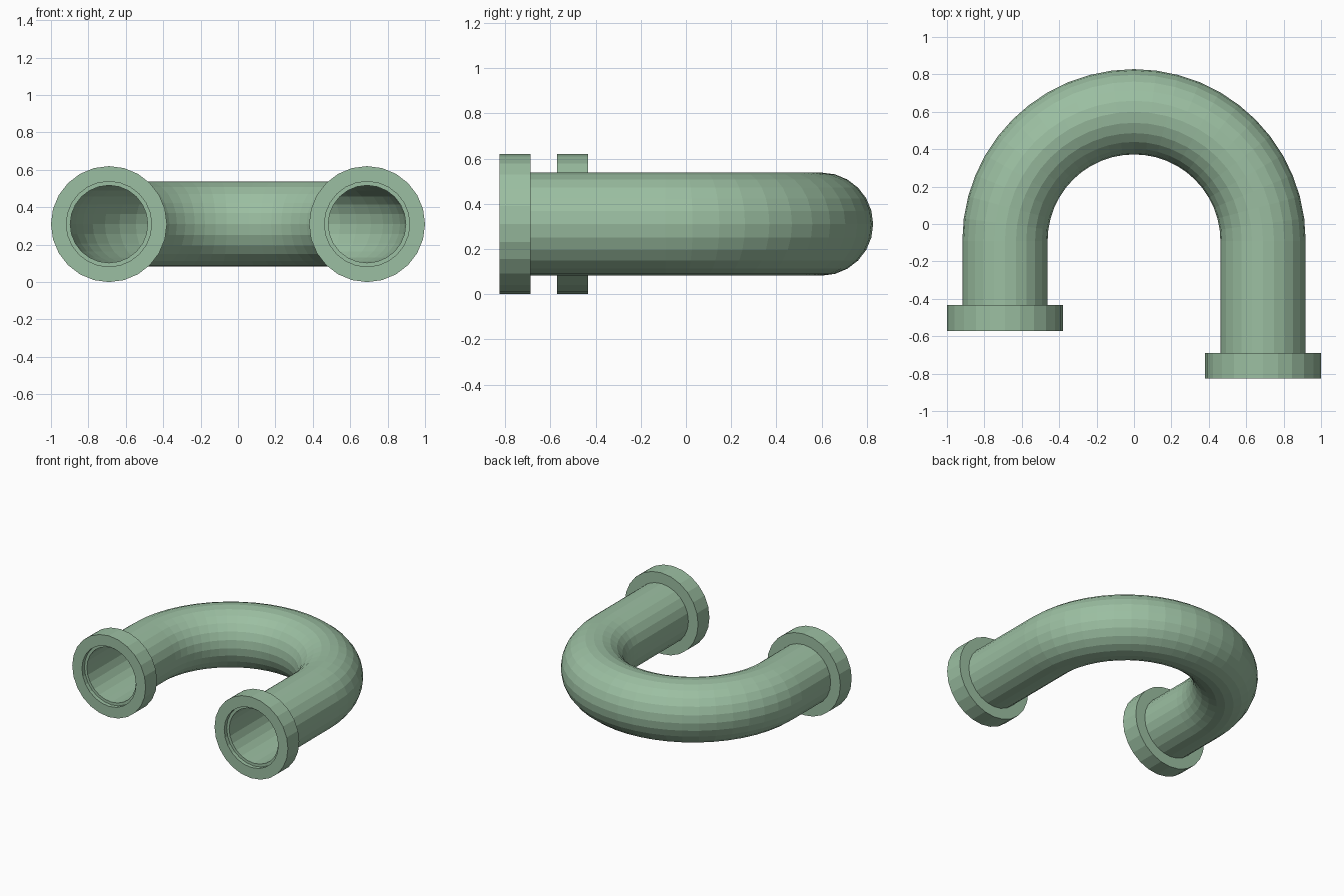
import bpy
import bmesh
from math import sin, cos, pi
from mathutils import Vector

cube = bpy.data.objects.get("Cube")
if cube:
    bpy.data.objects.remove(cube)

SIDES = 24         # facets around the pipe
BEND_STEPS = 24    # facets along the half turn
BEND_R = 0.69
BEND_Y = -0.09
MID_Z = 0.31
PIPE_R = 0.228
BORE_R = 0.207
COLLAR_R = 0.31
COLLAR_LEN = 0.137
RECESS = 0.03
FRONT_Y = {1: -0.826, -1: -0.571}   # open end of each leg

green = bpy.data.materials.new("soft green")
green.use_nodes = True
colour = (0.33, 0.52, 0.36, 1)
green.diffuse_color = colour
green.node_tree.nodes["Principled BSDF"].inputs["Base Color"].default_value = colour


def sweep(name, frames, profiles):
    """Skin a closed loop of rings; each frame is (centre, sideways axis), each profile a radius."""
    bm = bmesh.new()
    rings = []
    for (centre, side), radius in zip(frames, profiles):
        ring = []
        for i in range(SIDES):
            a = 2 * pi * i / SIDES
            ring.append(bm.verts.new(centre + radius * (cos(a) * side + sin(a) * Vector((0, 0, 1)))))
        rings.append(ring)
    for r, ring in enumerate(rings):
        after = rings[(r + 1) % len(rings)]
        for i in range(SIDES):
            j = (i + 1) % SIDES
            bm.faces.new((ring[i], ring[j], after[j], after[i]))
    bmesh.ops.recalc_face_normals(bm, faces=bm.faces)
    mesh = bpy.data.meshes.new(name)
    bm.to_mesh(mesh)
    bm.free()
    mesh.materials.append(green)
    obj = bpy.data.objects.new(name, mesh)
    bpy.context.collection.objects.link(obj)
    return obj


# Hollow pipe: straight leg, half turn, straight leg, then back along the bore
X = Vector((1, 0, 0))
path = [(Vector((BEND_R, FRONT_Y[1] + RECESS, MID_Z)), X)]
for k in range(BEND_STEPS + 1):
    t = pi * k / BEND_STEPS
    outward = Vector((cos(t), sin(t), 0))
    path.append((Vector((0, BEND_Y, MID_Z)) + BEND_R * outward, outward))
path.append((Vector((-BEND_R, FRONT_Y[-1] + RECESS, MID_Z)), -X))
sweep("bent_pipe", path + path[::-1], [PIPE_R] * len(path) + [BORE_R] * len(path))

# Collar around each open end
for label, s in (("left_collar", 1), ("right_collar", -1)):
    front = Vector((s * BEND_R, FRONT_Y[s], MID_Z))
    back = front + Vector((0, COLLAR_LEN, 0))
    sweep(label, [(front, X), (back, X), (back, X), (front, X)],
          [COLLAR_R, COLLAR_R, PIPE_R, PIPE_R])
